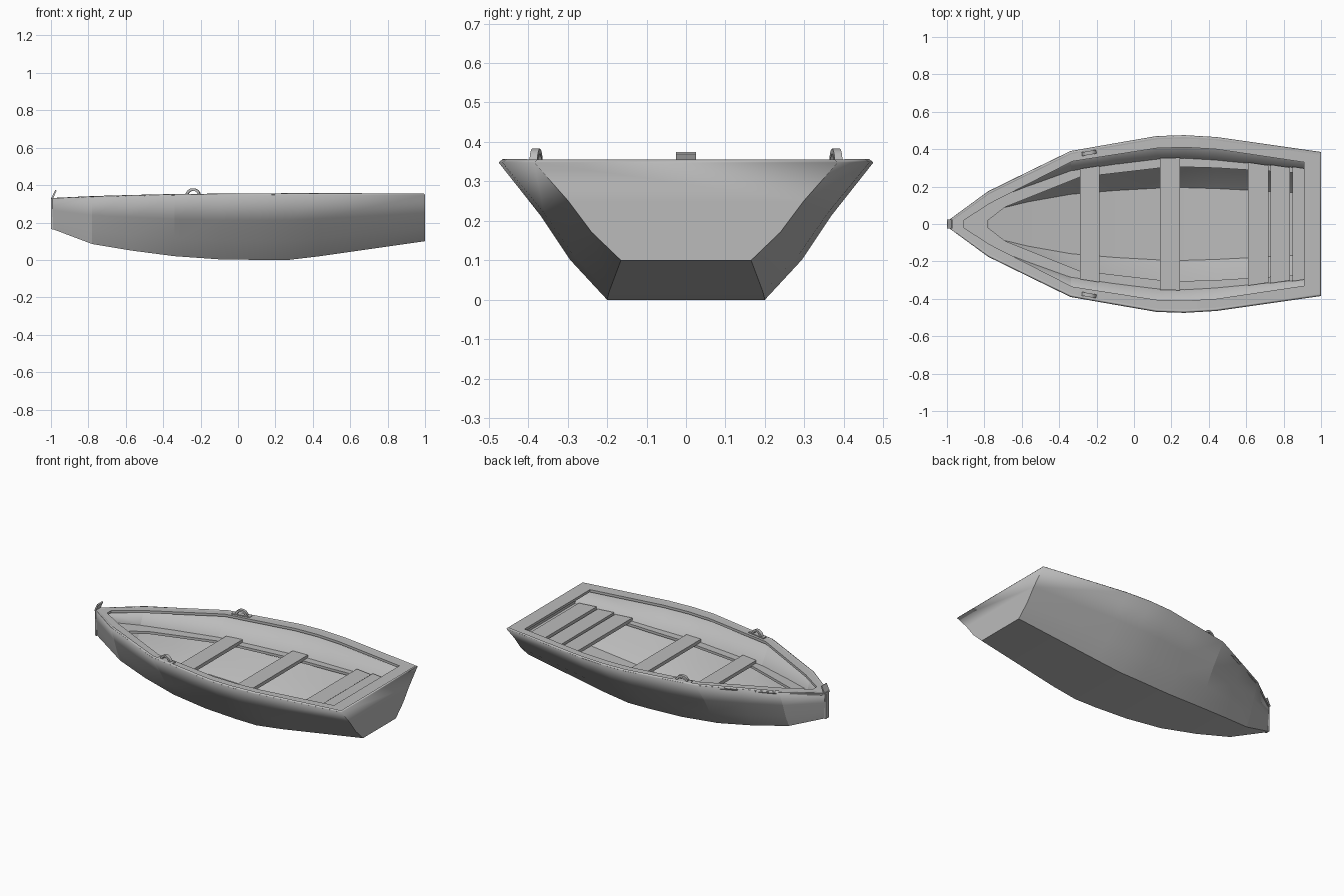
import bpy, bmesh, math
from mathutils import Vector, Matrix

cube = bpy.data.objects.get("Cube")
if cube:
    bpy.data.objects.remove(cube, do_unlink=True)

grey = bpy.data.materials.new("plain grey")
grey.use_nodes = True
grey.diffuse_color = (0.5, 0.5, 0.5, 1)
grey.node_tree.nodes["Principled BSDF"].inputs["Base Color"].default_value = (0.5, 0.5, 0.5, 1)

# Hull stations: x, bottom z, top z, bottom half width, top half width
STATIONS = [
    (-0.992, 0.165, 0.33, 0.008, 0.02),
    (-0.78, 0.085, 0.337, 0.075, 0.175),
    (-0.57, 0.05, 0.341, 0.125, 0.278),
    (-0.34, 0.02, 0.345, 0.165, 0.39),
    (-0.1, 0.003, 0.346, 0.185, 0.432),
    (0.12, 0.0, 0.347, 0.197, 0.47),
    (0.27, 0.0, 0.348, 0.2, 0.475),
    (0.44, 0.02, 0.348, 0.195, 0.465),
    (1.0, 0.1, 0.348, 0.165, 0.385),
]
# Side section: height fraction, width fraction
SECTION = [(0, 0), (0.29, 0.34), (0.61, 0.61), (1, 1)]


def lerp_rows(rows, v):
    """Linear lookup in rows sorted by their first entry."""
    v = min(max(v, rows[0][0]), rows[-1][0])
    for a, b in zip(rows, rows[1:]):
        if v <= b[0]:
            f = (v - a[0]) / (b[0] - a[0])
            return [p + (q - p) * f for p, q in zip(a, b)]


def half_width(x, z):
    _, zb, zt, wb, wt = lerp_rows(STATIONS, x)
    return wb + (wt - wb) * lerp_rows(SECTION, (z - zb) / (zt - zb))[1]


def top_z(x):
    return lerp_rows(STATIONS, x)[2] + 0.001


def ledge_z(x):
    return 0.21 + 0.045 * x * x


def finish(name, bm, angle=10):
    me = bpy.data.meshes.new(name)
    bm.to_mesh(me)
    bm.free()
    ob = bpy.data.objects.new(name, me)
    bpy.context.collection.objects.link(ob)
    me.materials.append(grey)
    bpy.ops.object.select_all(action='DESELECT')
    ob.select_set(True)
    bpy.context.view_layer.objects.active = ob
    bpy.ops.object.shade_smooth_by_angle(angle=math.radians(angle))
    return ob


def prism(name, points, offset, angle=10):
    """Polygon swept along an offset."""
    bm = bmesh.new()
    face = bm.faces.new([bm.verts.new(p) for p in points])
    out = bmesh.ops.extrude_face_region(bm, geom=[face], use_keep_orig=True)
    verts = [v for v in out["geom"] if isinstance(v, bmesh.types.BMVert)]
    bmesh.ops.translate(bm, verts=verts, vec=Vector(offset))
    bmesh.ops.recalc_face_normals(bm, faces=bm.faces)
    return finish(name, bm, angle)


def ring_plate(name, outer, inner, height, thick, inset):
    """Flat mirrored band: outer edge follows the hull, inner edge is given."""
    rings = []
    for drop in (0, thick):
        out_pts = [(x, half_width(x, height(x) - drop) - inset, height(x) - drop) for x in outer]
        in_pts = [(x, y, height(x) - drop) for x, y in inner]
        rings += [out_pts, in_pts]
    bm = bmesh.new()
    loops = []
    for pts in (rings[0], rings[1], rings[3], rings[2]):
        full = pts + [(x, -y, z) for x, y, z in reversed(pts)]
        loops.append([bm.verts.new(p) for p in full])
    n = len(loops[0])
    for k in range(4):
        a, b = loops[k], loops[(k + 1) % 4]
        for i in range(n):
            j = (i + 1) % n
            bm.faces.new((a[i], a[j], b[j], b[i]))
    bmesh.ops.recalc_face_normals(bm, faces=bm.faces)
    return finish(name, bm)


# Hull: lofted outside skin with bow and transom ends, thickened inwards
bm = bmesh.new()
rows = []
for x, zb, zt, wb, wt in STATIONS:
    side = [(x, wb + (wt - wb) * w, zb + (zt - zb) * h) for h, w in SECTION]
    pts = list(reversed(side)) + [(px, -py, pz) for px, py, pz in side]
    rows.append([bm.verts.new(p) for p in pts])
for a, b in zip(rows, rows[1:]):
    for i in range(len(a) - 1):
        bm.faces.new((a[i], a[i + 1], b[i + 1], b[i]))
bm.faces.new(rows[0])
bm.faces.new(rows[-1])
bmesh.ops.recalc_face_normals(bm, faces=bm.faces)
lowest = min(bm.faces, key=lambda f: f.calc_center_median().z)
if lowest.normal.z > 0:
    bmesh.ops.reverse_faces(bm, faces=bm.faces)
hull = finish("hull", bm)
shell = hull.modifiers.new("shell", 'SOLIDIFY')
shell.thickness = 0.014
shell.offset = -1

# Gunwale rim on top of the hull
ring_plate("gunwale_rim",
           [-0.99, -0.78, -0.34, 0.12, 0.27, 0.44, 0.999],
           [(-0.91, 0.02), (-0.77, 0.11), (-0.33, 0.335), (0.12, 0.405),
            (0.27, 0.41), (0.44, 0.4), (0.91, 0.33)],
           top_z, 0.016, 0.001)

# Ledge that carries the seats
ring_plate("seat_ledge",
           [-0.96, -0.78, -0.34, 0.12, 0.27, 0.44, 0.99],
           [(-0.78, 0.02), (-0.69, 0.09), (-0.29, 0.25), (0.14, 0.3),
            (0.27, 0.305), (0.44, 0.3), (0.92, 0.27)],
           ledge_z, 0.016, 0.008)

# Seats and stern planks
SEATS = [("front_seat", -0.29, -0.185), ("middle_seat", 0.14, 0.245),
         ("stern_plank_1", 0.61, 0.72), ("stern_plank_2", 0.73, 0.835),
         ("stern_plank_3", 0.847, 0.96)]
for name, x0, x1 in SEATS:
    z = ledge_z((x0 + x1) / 2) - 0.003
    w0, w1 = half_width(x0, z) - 0.01, half_width(x1, z) - 0.01
    prism(name, [(x0, -w0, z), (x1, -w1, z), (x1, w1, z), (x0, w0, z)], (0, 0, 0.022))

# Oar holders: a base plate and an arched band on each side
arc = [math.pi * i / 10 for i in range(11)]
arch = [(0.04 * math.cos(a), -0.01, 0.037 * math.sin(a)) for a in arc]
arch += [(0.026 * math.cos(a), -0.01, 0.024 * math.sin(a)) for a in reversed(arc)]
base = [(-0.06, -0.014, 0), (0.06, -0.014, 0), (0.06, 0.014, 0), (-0.06, 0.014, 0)]
for side, s in (("left", 1), ("right", -1)):
    place = (Matrix.Translation((-0.24, s * 0.38, 0.346))
             @ Matrix.Rotation(s * math.radians(10), 4, 'Z'))
    prism("oar_base_" + side, base, (0, 0, 0.006)).matrix_world = place
    prism("oar_arch_" + side, arch, (0, 0.02, 0), 30).matrix_world = place

# Stem strip down the bow, and the tab leaning back above it
prism("stem_strip", [(-1, -0.014, 0.165), (-0.99, -0.014, 0.163),
                     (-0.99, -0.014, 0.334), (-1, -0.014, 0.334)], (0, 0.028, 0))
prism("bow_tab", [(-1, -0.025, 0.326), (-0.99, -0.025, 0.326),
                  (-0.97, -0.025, 0.37), (-0.977, -0.025, 0.374)], (0, 0.05, 0))
